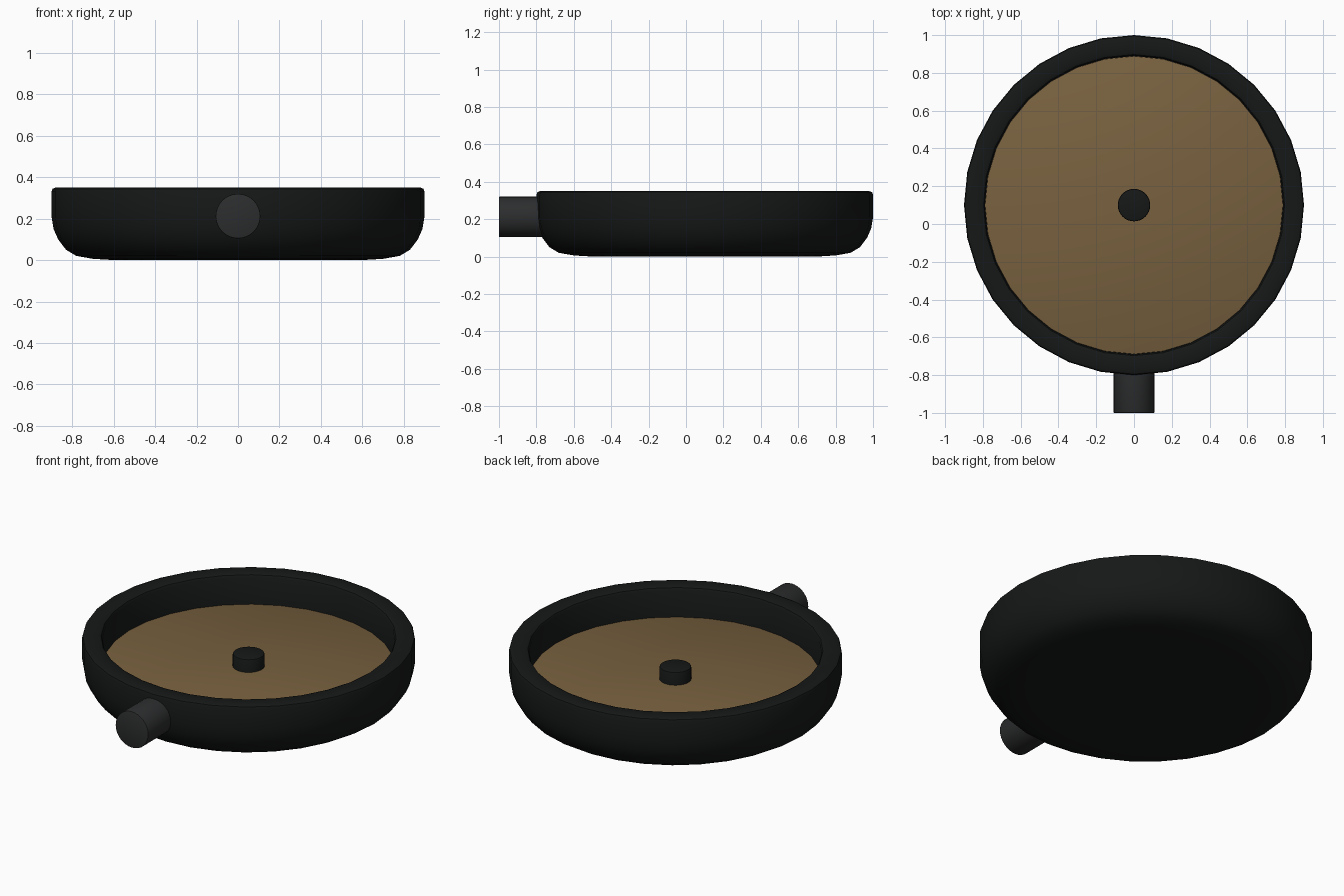
import bpy, bmesh, math
from math import cos, sin, pi

if "Cube" in bpy.data.objects:
    bpy.data.objects.remove(bpy.data.objects["Cube"])

SIDES = 32
CY = 0.10  # centre of the pan along y


def material(name, rgb):
    m = bpy.data.materials.new(name)
    m.diffuse_color = (*rgb, 1)
    m.use_nodes = True
    m.node_tree.nodes["Principled BSDF"].inputs["Base Color"].default_value = m.diffuse_color
    return m


def lathe(name, profile, mat, sides=SIDES, location=(0, CY, 0), rotation=(0, 0, 0)):
    """Revolve an (r, z) profile about z; points with r = 0 become poles."""
    bm = bmesh.new()
    rings = []
    for r, z in profile:
        if r == 0:
            rings.append([bm.verts.new((0, 0, z))] * sides)
        else:
            rings.append([bm.verts.new((r * sin(2 * pi * i / sides),
                                        r * cos(2 * pi * i / sides), z))
                          for i in range(sides)])
    for a, b in zip(rings, rings[1:]):
        for i in range(sides):
            j = (i + 1) % sides
            bm.faces.new(list(dict.fromkeys((a[i], a[j], b[j], b[i]))))
    bmesh.ops.recalc_face_normals(bm, faces=bm.faces)
    me = bpy.data.meshes.new(name)
    bm.to_mesh(me)
    bm.free()
    ob = bpy.data.objects.new(name, me)
    bpy.context.collection.objects.link(ob)
    ob.location, ob.rotation_euler = location, rotation
    me.materials.append(mat)
    bpy.ops.object.select_all(action='DESELECT')
    ob.select_set(True)
    bpy.context.view_layer.objects.active = ob
    bpy.ops.object.shade_smooth_by_angle(angle=math.radians(35))
    return ob


def rod(r, z0, z1, bevel):
    """Profile of a solid rod with a softened top edge."""
    return [(0, z0), (r, z0), (r, z1 - bevel), (r - bevel * 0.3, z1 - bevel * 0.3),
            (r - bevel, z1), (0, z1)]


black = material("black", (0.008, 0.009, 0.009))
grey = material("dark_grey", (0.025, 0.026, 0.027))
brown = material("brown", (0.19, 0.12, 0.05))

# Bowl: rounded base, upright wall, softened rim, open inside
lathe("bowl", [(0, 0), (0.60, 0.0), (0.70, 0.006), (0.78, 0.02), (0.83, 0.05),
               (0.868, 0.10), (0.89, 0.15), (0.90, 0.21), (0.90, 0.33),
               (0.895, 0.344), (0.88, 0.35), (0.81, 0.35), (0.797, 0.344),
               (0.79, 0.33), (0.79, 0.14), (0, 0.14)], black)

# Contents: flat brown disc inside the bowl
lathe("inner_disc", rod(0.789, 0.145, 0.173, 0.002), brown)

# Pin standing in the middle of the disc
lathe("centre_pin", rod(0.086, 0.15, 0.25, 0.008), black)

# Short round handle stub pointing to the front
lathe("handle_stub", rod(0.108, 0, 0.24, 0.004), grey,
      location=(0, -0.76, 0.212), rotation=(pi / 2, 0, 0))
